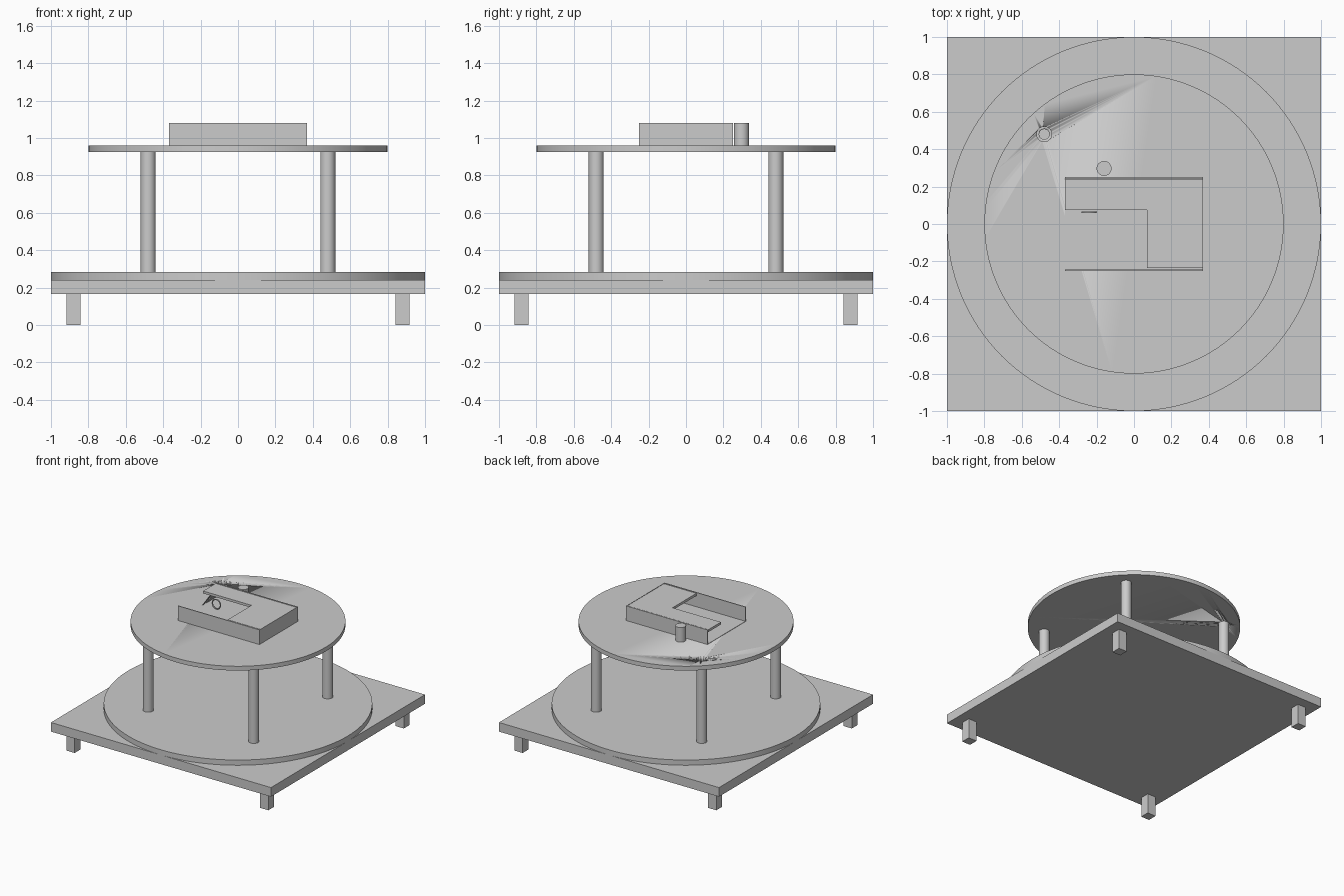
import bpy
import bmesh
import math

old = bpy.data.objects.get("Cube")
if old:
    bpy.data.objects.remove(old, do_unlink=True)

grey = bpy.data.materials.new("plain grey")
grey.use_nodes = True
grey.diffuse_color = (0.6, 0.6, 0.6, 1)
grey.node_tree.nodes["Principled BSDF"].inputs["Base Color"].default_value = (0.6, 0.6, 0.6, 1)


def finish(obj, name):
    obj.name = name
    obj.data.materials.append(grey)
    return obj


def box(name, x, y, z):
    """Box from (low, high) ranges on each axis."""
    bpy.ops.mesh.primitive_cube_add(size=1, location=[sum(r) / 2 for r in (x, y, z)])
    obj = bpy.context.object
    obj.scale = [r[1] - r[0] for r in (x, y, z)]
    bpy.ops.object.transform_apply(location=False, rotation=False, scale=True)
    return finish(obj, name)


def cylinder(name, x, y, radius, low, high, sides=48):
    bpy.ops.mesh.primitive_cylinder_add(vertices=sides, radius=radius, depth=high - low,
                                        location=(x, y, (low + high) / 2))
    obj = finish(bpy.context.object, name)
    bpy.ops.object.shade_smooth_by_angle(angle=math.radians(30))
    return obj


def cut(obj, cutter):
    cutter.hide_render = True
    cutter.hide_set(True)
    cutter.display_type = 'WIRE'
    mod = obj.modifiers.new("hole", 'BOOLEAN')
    mod.operation = 'DIFFERENCE'
    mod.solver = 'EXACT'
    mod.object = cutter
    bpy.context.view_layer.objects.active = obj
    bpy.ops.object.modifier_apply(modifier=mod.name)
    bpy.data.objects.remove(cutter, do_unlink=True)


FLOOR, TOP = 0.96, 1.08   # deck surface and housing top
POST = 0.48

# Square base on four feet, with the large disc on top
box("base_plate", (-1, 1), (-1, 1), (0.165, 0.24))
for sx, side in ((-1, "right"), (1, "left")):
    for sy, end in ((-1, "front"), (1, "back")):
        cx, cy = sx * 0.88, sy * 0.88
        box(f"{end}_{side}_foot", (cx - 0.038, cx + 0.038), (cy - 0.038, cy + 0.038), (0, 0.165))
        post = cylinder(f"{end}_{side}_post", sx * POST, sy * POST, 0.04, 0.28, 0.925)
        # One post is a hollow tube
        if sx < 0 < sy:
            cut(post, cylinder("bore", sx * POST, sy * POST, 0.027, 0.2, 1.0))
cylinder("lower_disc", 0, 0, 1, 0.24, 0.283, 128)

# Upper deck with an opening above the hollow post
deck = cylinder("upper_disc", 0, 0, 0.8, 0.925, FLOOR, 128)
cut(deck, cylinder("deck_hole", -POST, POST, 0.04, 0.8, 1.1))

# Housing: thin floor, three walls, open on one end
W, D = 0.37, 0.25
box("housing_floor", (-W, W), (-D, D), (FLOOR, FLOOR + 0.003))
box("housing_front_wall", (-W, W), (-D, 0.007 - D), (FLOOR, TOP))
box("housing_back_wall", (-W, W), (D - 0.007, D), (FLOOR, TOP))
box("housing_side_wall", (W - 0.005, W), (-D, D), (FLOOR, TOP))

# L-shaped lid
outline = [(-W, 0.075), (0.07, 0.075), (0.07, -0.235), (W - 0.005, -0.235),
           (W - 0.005, 0.238), (-W, 0.238)]
bm = bmesh.new()
face = bm.faces.new([bm.verts.new((x, y, TOP - 0.022)) for x, y in outline])
solid = bmesh.ops.extrude_face_region(bm, geom=[face])
bmesh.ops.translate(bm, vec=(0, 0, 0.02),
                    verts=[v for v in solid["geom"] if isinstance(v, bmesh.types.BMVert)])
bmesh.ops.recalc_face_normals(bm, faces=bm.faces)
mesh = bpy.data.meshes.new("housing_lid")
bm.to_mesh(mesh)
bm.free()
lid = bpy.data.objects.new("housing_lid", mesh)
bpy.context.collection.objects.link(lid)
finish(lid, "housing_lid")

# Small upright ring in the housing and peg behind it
bpy.ops.mesh.primitive_torus_add(major_radius=0.037, minor_radius=0.005, major_segments=40,
                                 minor_segments=8, location=(-0.24, 0.063, 1.01),
                                 rotation=(math.pi / 2, 0, 0))
finish(bpy.context.object, "upright_ring")
bpy.ops.object.shade_smooth_by_angle(angle=math.radians(60))
cylinder("peg", -0.16, 0.297, 0.04, FLOOR, TOP)
